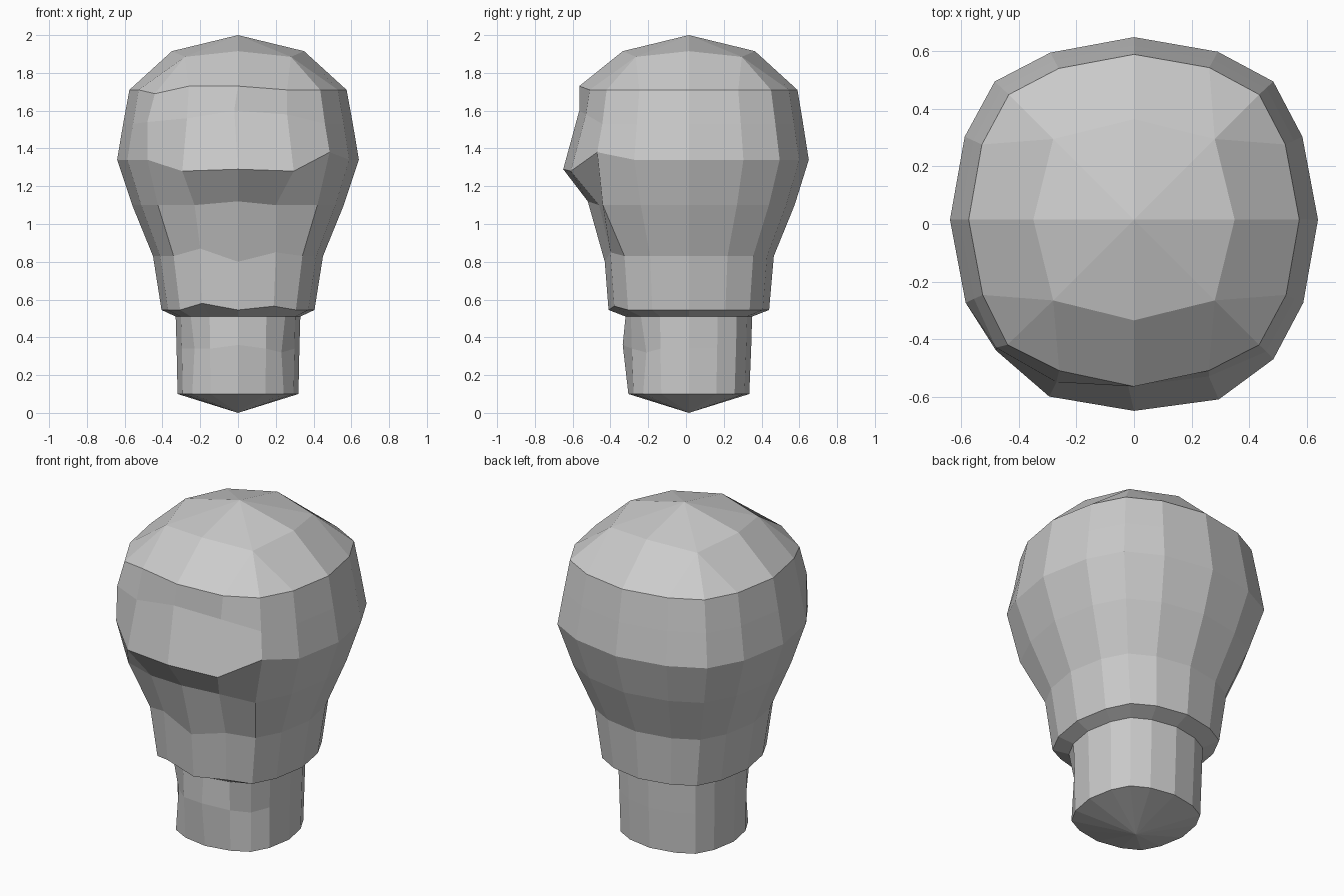
import bpy, bmesh

if "Cube" in bpy.data.objects:
    bpy.data.objects.remove(bpy.data.objects["Cube"])

CY = 0.015
# rounded-square section, one quadrant from +x towards +y
QUAD = [(1, 0), (0.915, 0.455), (0.757, 0.757), (0.455, 0.92)]
SECTION = list(QUAD)
for _ in range(3):
    SECTION += [(-y, x) for x, y in SECTION[-4:]]


def loft(name, rows, tweaks, apex_z, cap_bottom, dome):
    """Stack 16-sided rings (z, rx, ry); tweaks moves single front vertices."""
    bm = bmesh.new()
    rings = []
    for r, (z, rx, ry) in enumerate(rows):
        rings.append([bm.verts.new(tweaks.get((r, i), (x * rx, CY + y * ry, z)))
                      for i, (x, y) in enumerate(SECTION)])
    for a, b in zip(rings, rings[1:]):
        for i in range(16):
            j = (i + 1) % 16
            bm.faces.new((a[i], a[j], b[j], b[i]))
    if cap_bottom is not None:
        tip = bm.verts.new((0, CY, cap_bottom))
        for i in range(16):
            bm.faces.new((rings[0][(i + 1) % 16], rings[0][i], tip))
    # crown: 8-sided ring then a shallow point
    rad, axis_z, corner_z = dome
    top = []
    for i in range(0, 16, 2):
        corner = i % 4 == 2
        x, y = SECTION[i]
        k = 1.06 if corner else 1
        top.append(bm.verts.new((x * rad * k, CY + y * rad * k,
                                 corner_z if corner else axis_z)))
    tip = bm.verts.new((0, CY, apex_z))
    last = rings[-1]
    for q in range(4):
        a, b, c = top[2 * q], top[2 * q + 1], top[(2 * q + 2) % 8]
        r = [last[(4 * q + k) % 16] for k in range(5)]
        for f in ((r[0], r[1], b, a), (r[1], r[2], b), (r[2], r[3], b),
                  (r[3], r[4], c, b), (a, b, tip), (b, c, tip)):
            bm.faces.new(f)
    bmesh.ops.recalc_face_normals(bm, faces=bm.faces)
    mesh = bpy.data.meshes.new(name)
    bm.to_mesh(mesh)
    bm.free()
    ob = bpy.data.objects.new(name, mesh)
    bpy.context.collection.objects.link(ob)
    return ob


# neck, jaw ledge, jaw, cheeks, brow, forehead, crown edge
ROWS = [(0.10, 0.32, 0.32), (0.34, 0.325, 0.33), (0.51, 0.33, 0.335),
        (0.545, 0.405, 0.425), (0.83, 0.45, 0.45), (1.10, 0.56, 0.56),
        (1.34, 0.64, 0.635), (1.53, 0.608, 0.605), (1.71, 0.575, 0.575)]

# front details: index 12 is the front centre, 10 and 14 the front corners
FRONT = {
    # throat hollows
    (1, 10): (-0.23, -0.22, 0.34), (1, 14): (0.23, -0.21, 0.32),
    (1, 12): (0.0, -0.335, 0.36),
    # jaw ledge
    (3, 11): (-0.19, -0.38, 0.58), (3, 13): (0.19, -0.38, 0.565),
    # mouth line
    (4, 11): (-0.20, -0.40, 0.87), (4, 12): (0, -0.43, 0.80),
    (4, 13): (0.20, -0.40, 0.85),
    # hollows below the brow
    (5, 11): (-0.23, -0.475, 1.10), (5, 12): (0, -0.52, 1.12),
    (5, 13): (0.20, -0.46, 1.10), (5, 14): (0.42, -0.44, 1.10),
    # brow ridge
    (6, 10): (-0.48, -0.44, 1.34), (6, 11): (-0.295, -0.60, 1.28),
    (6, 12): (0, -0.65, 1.29), (6, 13): (0.295, -0.61, 1.28),
    (6, 14): (0.485, -0.47, 1.38),
    # forehead
    (7, 10): (-0.48, -0.43, 1.54), (7, 11): (-0.27, -0.55, 1.56),
    (7, 12): (-0.02, -0.565, 1.60), (7, 13): (0.26, -0.53, 1.58),
    (8, 10): (-0.44, -0.42, 1.69), (8, 11): (-0.26, -0.51, 1.73),
    (8, 12): (0, -0.565, 1.73), (8, 13): (0.26, -0.51, 1.71),
}

loft("head_and_neck", ROWS, FRONT, 2.0, 0.0, (0.35, 1.915, 1.885))
